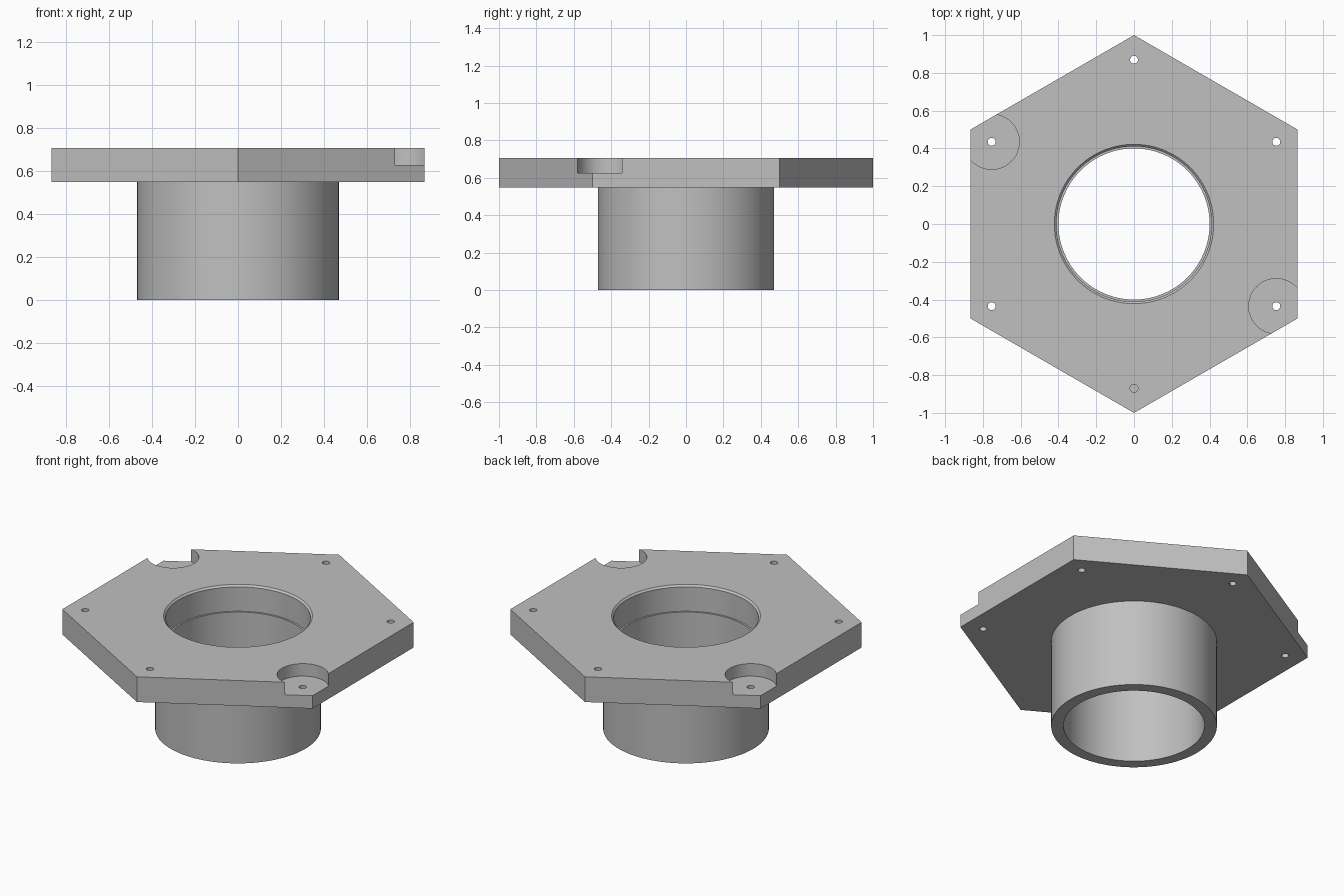
import bpy, bmesh, math

if "Cube" in bpy.data.objects:
    bpy.data.objects.remove(bpy.data.objects["Cube"], do_unlink=True)

# Main dimensions
TOP, PLATE_BOTTOM, POCKET_FLOOR = 0.705, 0.547, 0.627
HOLE_CIRCLE = 0.87

grey = bpy.data.materials.new("plain grey")
grey.use_nodes = True
colour = (0.53, 0.53, 0.53, 1)
grey.diffuse_color = colour
grey.node_tree.nodes["Principled BSDF"].inputs["Base Color"].default_value = colour


def turned(name, profile, sides, x=0, y=0):
    """Solid of stacked rings, from (radius, height) pairs going upwards."""
    bm = bmesh.new()
    rings = []
    for radius, z in profile:
        ring = []
        for i in range(sides):
            a = math.pi / 2 + math.tau * i / sides
            ring.append(bm.verts.new((x + radius * math.cos(a), y + radius * math.sin(a), z)))
        rings.append(ring)
    for low, high in zip(rings, rings[1:]):
        for i in range(sides):
            j = (i + 1) % sides
            bm.faces.new((low[i], low[j], high[j], high[i]))
    bm.faces.new(rings[0][::-1])
    bm.faces.new(rings[-1])
    mesh = bpy.data.meshes.new(name)
    bm.to_mesh(mesh)
    bm.free()
    mesh.materials.append(grey)
    obj = bpy.data.objects.new(name, mesh)
    bpy.context.collection.objects.link(obj)
    return obj


def combine(target, tool, operation):
    """Apply one boolean and remove the tool."""
    tool.hide_render = True
    mod = target.modifiers.new(operation.lower(), "BOOLEAN")
    mod.operation, mod.solver, mod.object = operation, "EXACT", tool
    bpy.context.view_layer.objects.active = target
    bpy.ops.object.modifier_apply(modifier=mod.name)
    bpy.data.objects.remove(tool, do_unlink=True)


# Hexagonal plate with the round sleeve below
flange = turned("flanged_sleeve", [(1, PLATE_BOTTOM), (1, TOP)], 6)
sleeve = turned("sleeve", [(0.47, 0), (0.47, 0.62)], 96)
combine(flange, sleeve, "UNION")

# Stepped bore with a chamfered mouth
bore = [(0.4, -0.1), (0.4, 0.542), (0.411, 0.542), (0.411, TOP - 0.011),
        (0.422, TOP), (0.422, TOP + 0.1)]
combine(flange, turned("bore_cutter", bore, 96), "DIFFERENCE")

# Six bolt holes, with pockets round two opposite ones
for k in range(6):
    a = math.radians(90 + 60 * k)
    x, y = HOLE_CIRCLE * math.cos(a), HOLE_CIRCLE * math.sin(a)
    if k in (1, 4):
        pocket = turned("pocket_cutter", [(0.146, POCKET_FLOOR), (0.146, 0.9)], 64, x, y)
        combine(flange, pocket, "DIFFERENCE")
    hole = turned("hole_cutter", [(0.021, 0.4), (0.021, 0.9)], 24, x, y)
    combine(flange, hole, "DIFFERENCE")

# Smooth the round walls, keep the edges crisp
bpy.ops.object.select_all(action="DESELECT")
flange.select_set(True)
bpy.context.view_layer.objects.active = flange
bpy.ops.object.shade_smooth_by_angle(angle=math.radians(30))
